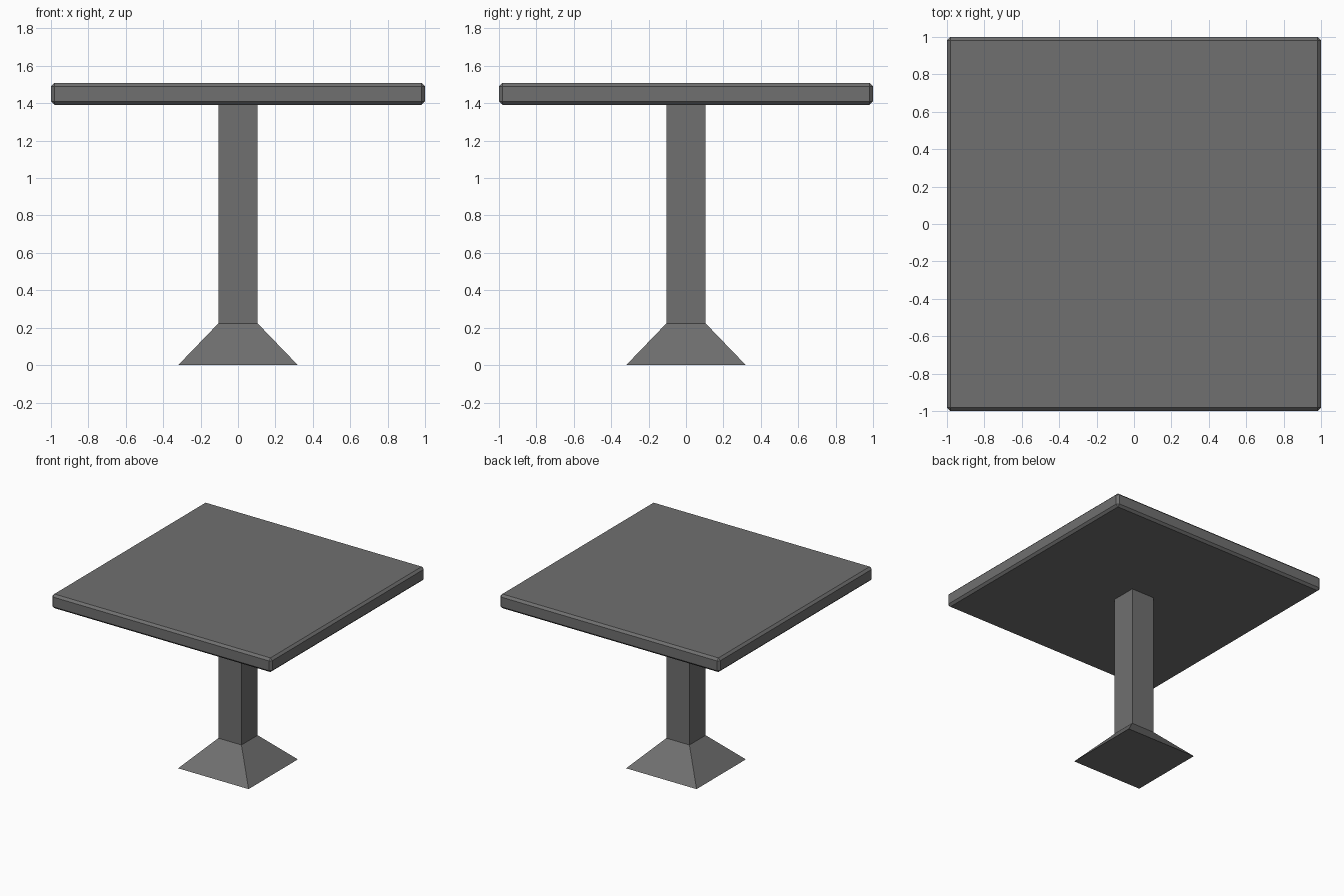
import bpy
import bmesh
import math

if "Cube" in bpy.data.objects:
    bpy.data.objects.remove(bpy.data.objects["Cube"])

grey = bpy.data.materials.new("dark_grey")
grey.diffuse_color = (0.16, 0.16, 0.16, 1)
grey.use_nodes = True
grey.node_tree.nodes["Principled BSDF"].inputs["Base Color"].default_value = grey.diffuse_color


def block(name, low, high, z0, z1, bevel=0):
    """Square block with half-width low at z0 and high at z1, optionally chamfered."""
    bm = bmesh.new()
    bmesh.ops.create_cube(bm, size=2)
    for v in bm.verts:
        half, z = (high, z1) if v.co.z > 0 else (low, z0)
        v.co = (v.co.x * half, v.co.y * half, z)
    if bevel:
        bmesh.ops.bevel(bm, geom=bm.edges[:], offset=bevel, offset_type='OFFSET',
                        segments=1, profile=0.5, affect='EDGES')
    bmesh.ops.recalc_face_normals(bm, faces=bm.faces[:])
    mesh = bpy.data.meshes.new(name)
    bm.to_mesh(mesh)
    bm.free()
    mesh.materials.append(grey)
    obj = bpy.data.objects.new(name, mesh)
    bpy.context.collection.objects.link(obj)
    return obj


# Flared foot, square column, chamfered square top
block("flared_base", 0.32, 0.105, 0.0, 0.223)
block("column", 0.105, 0.105, 0.223, 1.395)
block("table_top", 1.0, 1.0, 1.392, 1.508, bevel=0.018)
